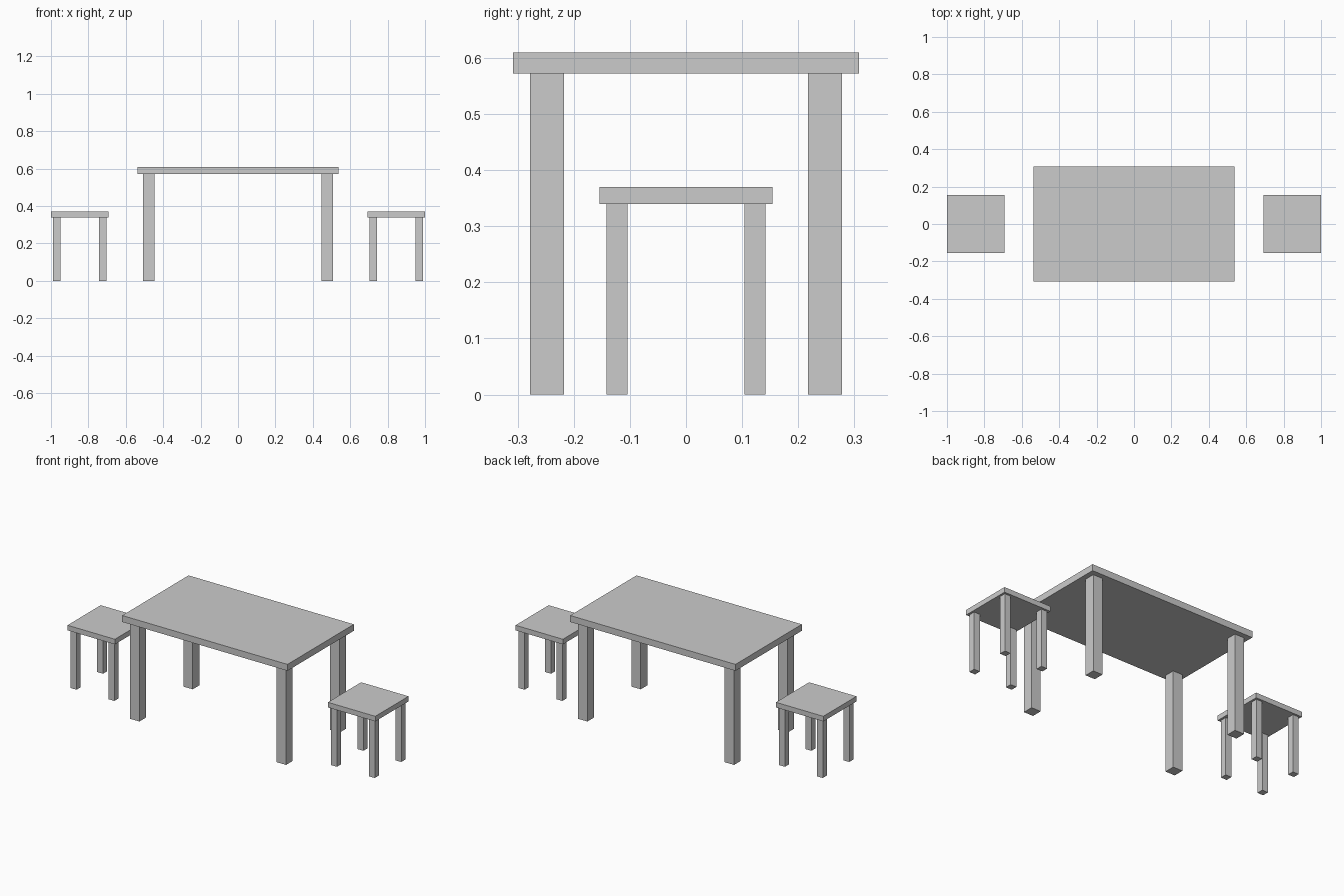
import bpy

if "Cube" in bpy.data.objects:
    bpy.data.objects.remove(bpy.data.objects["Cube"])

# Single flat grey for all furniture
grey = bpy.data.materials.new("plain grey")
grey.diffuse_color = (0.6, 0.6, 0.6, 1)
grey.use_nodes = True
grey.node_tree.nodes["Principled BSDF"].inputs["Base Color"].default_value = grey.diffuse_color


def box(name, low, high):
    """Axis-aligned box between two corners."""
    centre = [(a + b) / 2 for a, b in zip(low, high)]
    bpy.ops.mesh.primitive_cube_add(size=1, location=centre)
    ob = bpy.context.object
    ob.name = name
    ob.scale = [b - a for a, b in zip(low, high)]
    bpy.ops.object.transform_apply(location=False, rotation=False, scale=True)
    ob.data.materials.append(grey)


def four_legged(name, slab, cx, half_x, half_y, underside, top, leg, inset):
    """Flat slab on four square legs set in from its edges."""
    box(f"{name}_{slab}", (cx - half_x, -half_y, underside), (cx + half_x, half_y, top))
    for sx, side in ((-1, "left"), (1, "right")):
        for sy, end in ((-1, "front"), (1, "back")):
            x = cx + sx * (half_x - inset - leg / 2)
            y = sy * (half_y - inset - leg / 2)
            box(f"{name}_leg_{end}_{side}",
                (x - leg / 2, y - leg / 2, 0), (x + leg / 2, y + leg / 2, underside))


# Table in the middle, a stool at each end
four_legged("table", "top", 0, 0.537, 0.308, 0.572, 0.61, 0.061, 0.03)
for sign, side in ((-1, "left"), (1, "right")):
    four_legged(f"{side}_stool", "seat", sign * 0.846, 0.154, 0.154, 0.34, 0.37, 0.038, 0.012)
